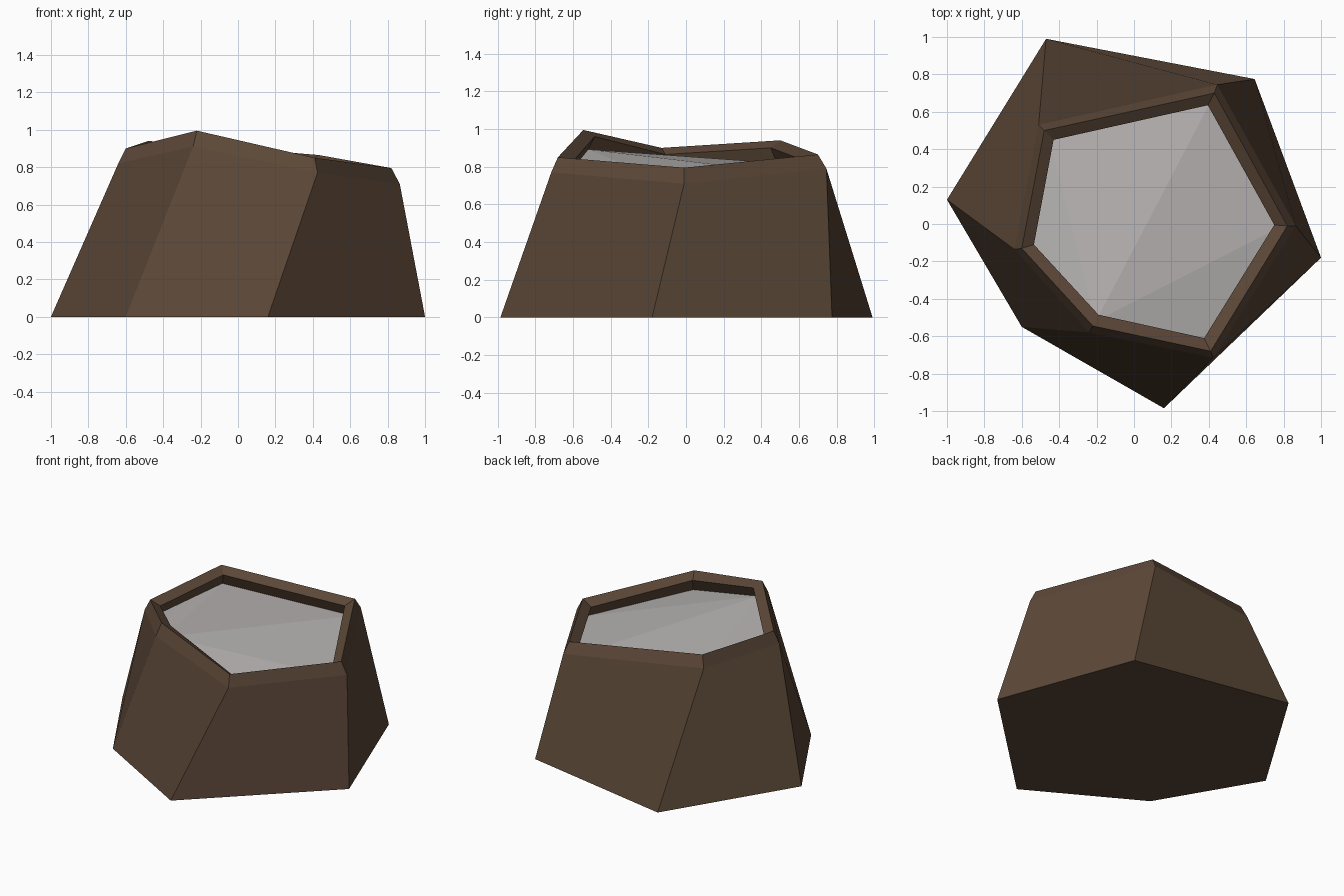
import bpy, bmesh

if "Cube" in bpy.data.objects:
    bpy.data.objects.remove(bpy.data.objects["Cube"])


def material(name, rgb):
    m = bpy.data.materials.new(name)
    m.diffuse_color = (*rgb, 1)
    m.use_nodes = True
    m.node_tree.nodes["Principled BSDF"].inputs["Base Color"].default_value = m.diffuse_color
    return m


def make_object(name, bm, mat):
    me = bpy.data.meshes.new(name)
    bm.normal_update()
    bm.to_mesh(me)
    bm.free()
    me.materials.append(mat)
    ob = bpy.data.objects.new(name, me)
    bpy.context.collection.objects.link(ob)
    return ob


def ring_faces(bm, lower, upper):
    # start each quad at its lower right corner so the split runs
    # from there to the upper left
    n = len(lower)
    for i in range(n):
        j = (i + 1) % n
        bm.faces.new((lower[j], upper[j], upper[i], lower[i]))


brown = material("brown rock", (0.105, 0.063, 0.038))
grey = material("pale grey", (0.48, 0.462, 0.452))

# Hexagonal rings, counter-clockwise from the front left corner
base = [(-.60, -.55, 0), (.16, -.985, 0), (1.0, -.18, 0),
        (.645, .775, 0), (-.47, .99, 0), (-1.0, .13, 0)]
shoulder = [(-.24, -.58, .91), (.425, -.715, .77), (.865, -.01, .71),
            (.445, .745, .79), (-.51, .53, .86), (-.64, -.135, .82)]
rim = [(-.22, -.545, .995), (.41, -.68, .85), (.82, -.01, .795),
       (.43, .70, .865), (-.48, .50, .94), (-.60, -.13, .90)]
lip = [(-.19, -.485, .96), (.375, -.61, .815), (.75, -.005, .755),
       (.395, .635, .83), (-.43, .45, .90), (-.535, -.11, .865)]
# Pool edge sits below the lip and slightly undercuts it
drop = [.068, .09, .08, .08, .08, .075]
pool = [(x * 1.07, y * 1.07, z - d) for (x, y, z), d in zip(lip, drop)]

# Rock body: flared sides, bevelled rim and inner wall
bm = bmesh.new()
rings = [[bm.verts.new(p) for p in ring]
         for ring in (base, shoulder, rim, lip, pool)]
bm.faces.new(rings[0][::-1])
for lower, upper in zip(rings, rings[1:]):
    ring_faces(bm, lower, upper)
make_object("rock_body", bm, brown)

# Sunken top surface, a fan from the front left corner
bm = bmesh.new()
v = [bm.verts.new(p) for p in pool]
for i in range(1, 5):
    bm.faces.new((v[0], v[i], v[i + 1]))
make_object("sunken_top", bm, grey)
